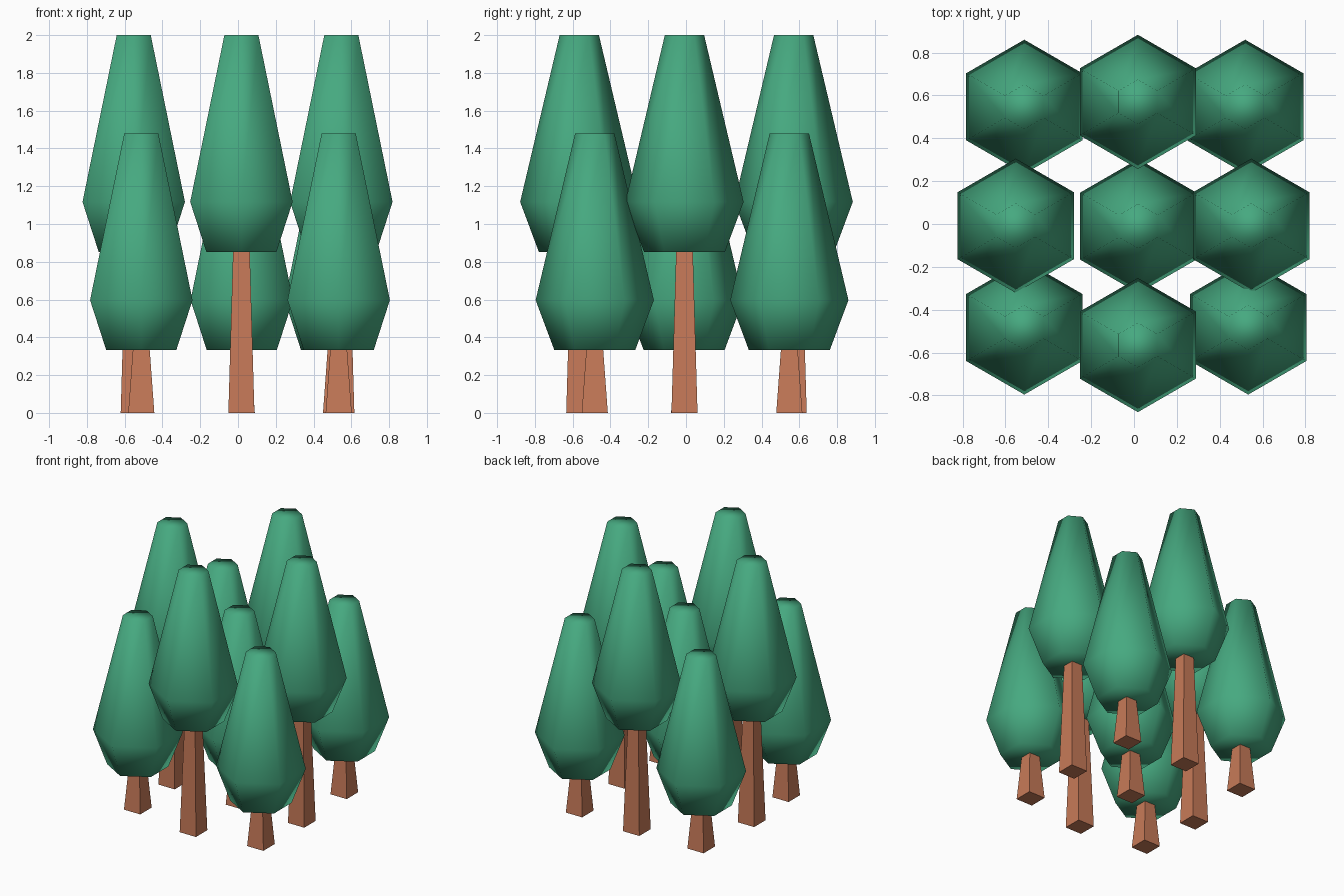
import bpy, bmesh, math

if "Cube" in bpy.data.objects:
    bpy.data.objects.remove(bpy.data.objects["Cube"])


def material(name, srgb):
    m = bpy.data.materials.new(name)
    lin = [((c / 255 + 0.055) / 1.055) ** 2.4 for c in srgb]
    m.diffuse_color = (*lin, 1)
    m.use_nodes = True
    m.node_tree.nodes["Principled BSDF"].inputs["Base Color"].default_value = m.diffuse_color
    return m


GREEN = material("leaf green", (70, 169, 128))
BROWN = material("bark brown", (199, 122, 88))


def lathe(name, x, y, profile, sides, start, mat, smooth):
    """Closed stack of polygon rings; profile is (radius, z) from bottom to top."""
    bm = bmesh.new()
    rings = []
    for r, z in profile:
        angles = [start + 2 * math.pi * i / sides for i in range(sides)]
        rings.append([bm.verts.new((r * math.cos(a), r * math.sin(a), z)) for a in angles])
    for lo, hi in zip(rings, rings[1:]):
        for i in range(sides):
            j = (i + 1) % sides
            bm.faces.new((lo[i], lo[j], hi[j], hi[i]))
    bm.faces.new(rings[0][::-1])
    bm.faces.new(rings[-1])
    for f in bm.faces:
        f.smooth = smooth
    me = bpy.data.meshes.new(name)
    bm.to_mesh(me)
    bm.free()
    me.materials.append(mat)
    ob = bpy.data.objects.new(name, me)
    ob.location = (x, y, 0)
    bpy.context.collection.objects.link(ob)


def tree(kind, x, y, base):
    # square tapered trunk ending at the crown's underside
    lathe(kind + "_trunk", x, y, [(0.069 * 2 ** 0.5, 0), (0.044 * 2 ** 0.5, base + 0.01)],
          4, math.pi / 4, BROWN, False)
    # smooth six-sided crown with flat ends
    crown = [(0.214, base), (0.313, base + 0.265), (0.104, base + 1.148)]
    lathe(kind + "_crown", x, y, crown, 6, math.pi / 6, GREEN, True)


# tall trees in the middle of each side
for x, y in [(-0.552, -0.008), (0.547, -0.008), (0.018, 0.57), (0.018, -0.565)]:
    tree("tall_tree", x, y, 0.852)

# short trees in the corners and the centre
for x, y in [(-0.512, 0.547), (0.519, 0.547), (-0.512, -0.483), (0.533, -0.483), (0.02, -0.01)]:
    tree("short_tree", x, y, 0.332)
